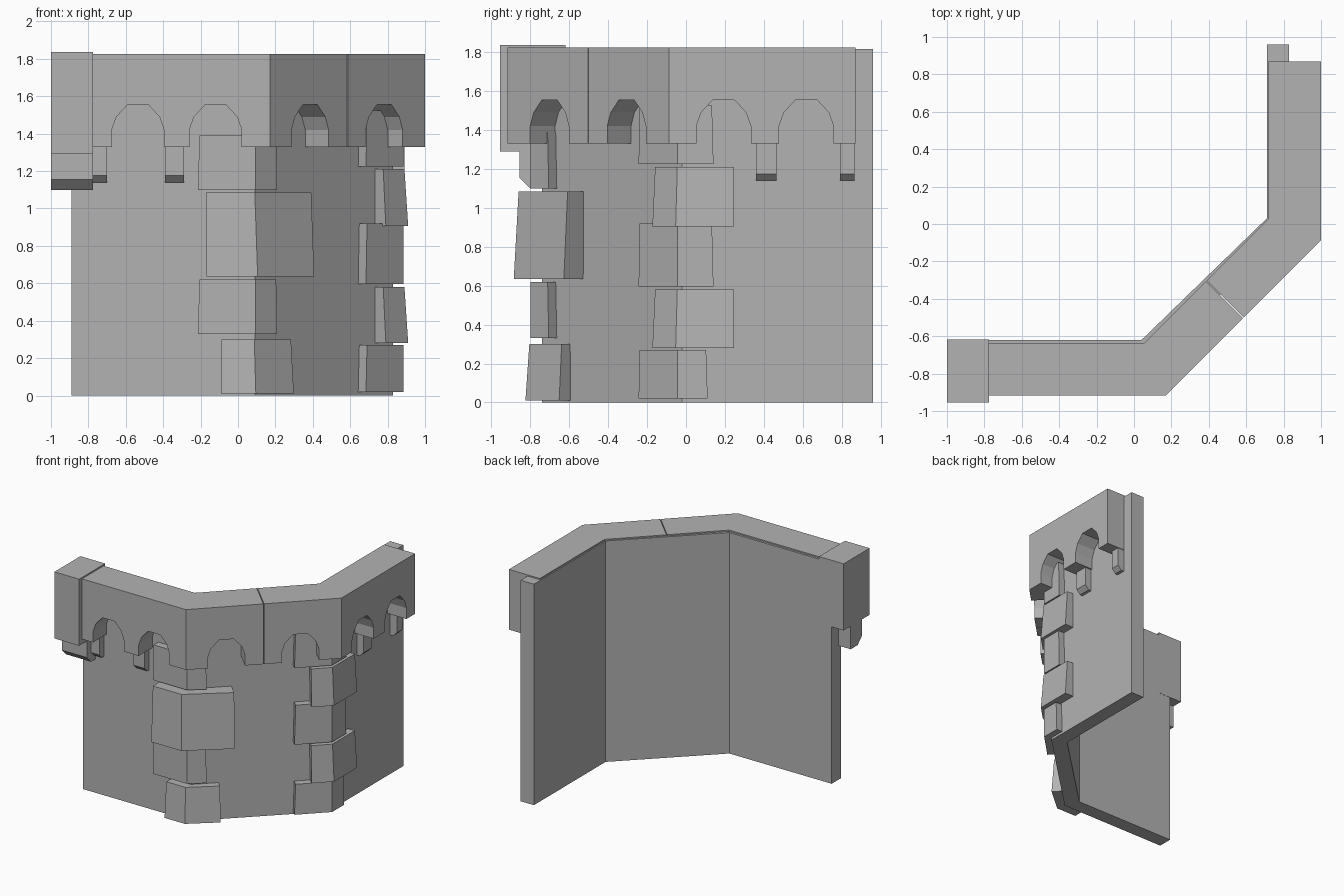
import bpy, bmesh, math
from mathutils import Vector

if "Cube" in bpy.data.objects:
    bpy.data.objects.remove(bpy.data.objects["Cube"])

T = math.tan(math.radians(22.5))   # mitre factor of the 45 degree turns
STONE = bpy.data.materials.new("stone")
STONE.diffuse_color = (0.45, 0.45, 0.45, 1)
STONE.use_nodes = True
STONE.node_tree.nodes["Principled BSDF"].inputs["Base Color"].default_value = STONE.diffuse_color


def make(name, rings):
    """Solid skinned between two matching closed loops of points."""
    bm = bmesh.new()
    a, b = [[bm.verts.new(p) for p in r] for r in rings]
    n = len(a)
    bm.faces.new(a[::-1])
    bm.faces.new(b)
    for i in range(n):
        j = (i + 1) % n
        bm.faces.new((a[i], a[j], b[j], b[i]))
    bmesh.ops.recalc_face_normals(bm, faces=bm.faces)
    bmesh.ops.triangulate(bm, faces=[f for f in bm.faces if len(f.verts) > 4])
    me = bpy.data.meshes.new(name)
    bm.to_mesh(me)
    bm.free()
    me.materials.append(STONE)
    ob = bpy.data.objects.new(name, me)
    bpy.context.collection.objects.link(ob)
    return ob


def prism(name, plan, z0, z1, top=None):
    return make(name, [[(x, y, z0) for x, y in plan],
                       [(x, y, z1) for x, y in (top or plan)]])


# curtain wall bent through two 45 degree corners
CORNER_A, CORNER_B = Vector((0.09, -0.74)), Vector((0.83, -0.02))
prism("wall", [(-0.89, -0.74), CORNER_A, CORNER_B, (0.83, 0.96),
               (0.71, 0.96), (0.71, 0.03), (0.04, -0.62), (-0.89, -0.62)], 0, 1.815)

# overhanging parapet: bays with arches, mitred at the corners
ARCH = [(-0.14, 1.33), (-0.14, 1.42), (-0.115, 1.49), (-0.055, 1.555),
        (0.055, 1.555), (0.115, 1.49), (0.14, 1.42), (0.14, 1.33)]


def parapet_bay(name, start, end, centres, mitre0, mitre1, depth=0.28):
    start, end = Vector(start), Vector(end)
    length = (end - start).length
    d = (end - start).normalized()
    inward = Vector((-d.y, d.x))
    prof = [(0, 1.825), (0, 1.33)]
    for c in centres:
        prof += [(c + s, z) for s, z in ARCH]
    prof += [(length, 1.33), (length, 1.825)]
    outer, inner = [], []
    for i, (s, z) in enumerate(prof):
        p = start + d * s
        shift = 0
        if i < 2 and mitre0:
            shift = depth * T
        if i >= len(prof) - 2 and mitre1:
            shift = -depth * T
        q = p + inward * depth + d * shift
        outer.append((p.x, p.y, z))
        inner.append((q.x, q.y, z))
    make(name, [outer, inner])


# the diagonal is two blocks with a hairline joint between them
parapet_bay("parapet_front", (-0.80, -0.917), (0.17, -0.917), (0.265, 0.68), False, True)
parapet_bay("parapet_diagonal_left", (0.17, -0.917), (0.583, -0.504), (0.305,), True, False)
parapet_bay("parapet_diagonal_right", (0.587, -0.500), (1.0, -0.087), (0.275,), False, True)
parapet_bay("parapet_right", (1.0, -0.087), (1.0, 0.87), (0.28, 0.705), True, False)


# corbels under the arch piers, chamfered at the lower front edge
def corbel(name, origin, along, out, width, depth, z0, z1, chamfer):
    o, a, n = Vector(origin), Vector(along), Vector(out)
    prof = [(-0.03, z0), (depth - chamfer, z0), (depth, z0 + chamfer), (depth, z1), (-0.03, z1)]
    rings = []
    for s in (0, width):
        rings.append([(*(o + a * s + n * t), z) for t, z in prof])
    make(name, rings)


for i, (x, w) in enumerate([(-0.79, 0.09), (-0.39, 0.10)]):
    corbel(f"corbel_front_{i}", (x, -0.74), (1, 0), (0, -1), w, 0.06, 1.14, 1.345, 0.035)
for i, (y, w) in enumerate([(0.36, 0.105), (0.79, 0.075)]):
    corbel(f"corbel_right_{i}", (0.83, y), (0, 1), (1, 0), w, 0.06, 1.14, 1.345, 0.035)

# end pier with its own bracket
prism("end_pier", [(-1, -0.955), (-0.775, -0.955), (-0.775, -0.618), (-1, -0.618)], 1.29, 1.837)
corbel("end_pier_bracket", (-1, -0.74), (1, 0), (0, -1), 0.225, 0.115, 1.10, 1.30, 0.055)


# quoin stones wrapping the two outer corners
def quoin(name, corner, dir_in, dir_out, z0, z1, arm0, arm1, d0, d1, skew, slide0, slide1):
    """Bent block: arm0/arm1 reach along both walls, d0/d1 stand out at
    bottom/top, slide0/slide1 move the arris along the first wall."""
    u, v = Vector(dir_in).normalized(), Vector(dir_out).normalized()
    nu, nv = Vector((u.y, -u.x)), Vector((v.y, -v.x))

    def plan(d, k, slide):
        tip = corner + nu * d + u * (d * T)
        a, b = tip - u * (arm0 + k), tip + v * (arm1 + k)
        back = d + 0.035
        return [a, tip + u * slide, b, b - nv * back,
                corner - nu * 0.035 - u * (0.035 * T), a - nu * back]
    prism(name, plan(d0, skew, slide0), z0, z1, plan(d1, -skew, slide1))


E, D, N = (1, 0), (1, 1), (0, 1)
STONES_A = [(0.01, 0.30, 0.21, 0.24, 0.085, 0.065, 0.005, -0.03, -0.03),
            (0.33, 0.62, 0.325, 0.13, 0.06, 0.06, 0.004, -0.02, -0.02),
            (0.635, 1.085, 0.315, 0.36, 0.145, 0.12, 0.004, -0.045, -0.05),
            (1.10, 1.39, 0.325, 0.13, 0.06, 0.06, 0.004, -0.02, -0.02)]
STONES_B = [(0.02, 0.27, 0.28, 0.15, 0.055, 0.055, 0.004, 0, 0),
            (0.28, 0.58, 0.165, 0.295, 0.08, 0.06, 0.004, 0, 0),
            (0.595, 0.92, 0.28, 0.18, 0.055, 0.055, 0.004, 0, 0),
            (0.905, 1.21, 0.165, 0.295, 0.08, 0.06, 0.004, 0, 0),
            (1.225, 1.525, 0.28, 0.18, 0.055, 0.055, 0.004, 0, 0)]
for i, s in enumerate(STONES_A):
    quoin(f"quoin_front_{i}", CORNER_A, E, D, *s)
for i, s in enumerate(STONES_B):
    quoin(f"quoin_right_{i}", CORNER_B, D, N, *s)
